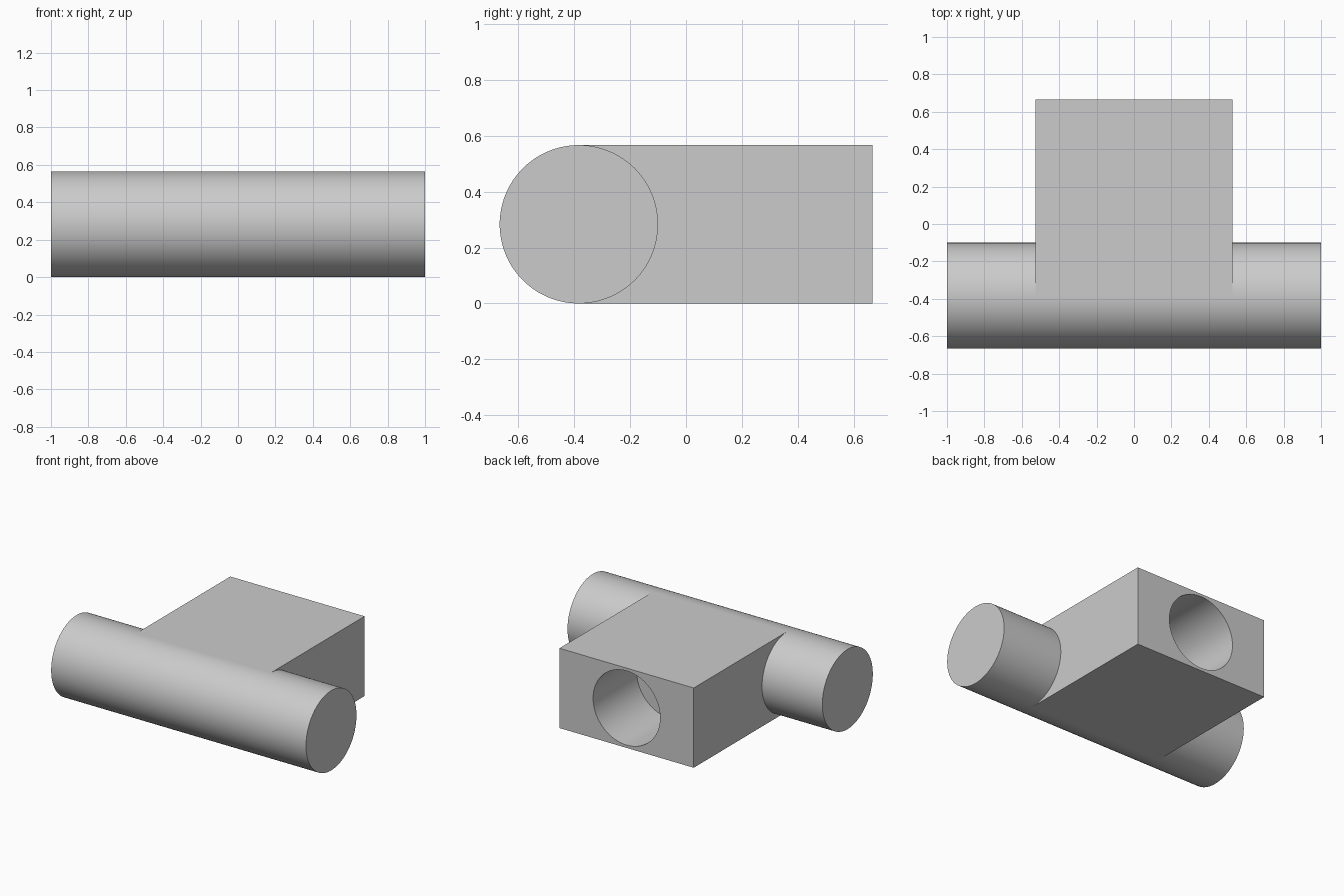
import bpy
from math import pi, radians

if "Cube" in bpy.data.objects:
    bpy.data.objects.remove(bpy.data.objects["Cube"], do_unlink=True)

RADIUS = 0.283        # bar radius, also half the block height
AXIS_Y = -0.383       # bar axis position
BACK_Y = 0.666        # rear face of the block
HALF_WIDTH = 0.527    # half the block width
BORE_RADIUS = 0.263
BORE_DEPTH = 0.49

grey = bpy.data.materials.new("plain grey")
grey.use_nodes = True
colour = (0.6, 0.6, 0.6, 1)
grey.diffuse_color = colour
grey.node_tree.nodes["Principled BSDF"].inputs["Base Color"].default_value = colour


def cylinder(name, radius, length, location, rotation):
    bpy.ops.mesh.primitive_cylinder_add(vertices=128, radius=radius, depth=length,
                                        location=location, rotation=rotation)
    obj = bpy.context.object
    obj.name = name
    obj.data.materials.append(grey)
    bpy.ops.object.shade_smooth_by_angle(angle=radians(30))
    return obj


# Round cross bar
cylinder("cross_bar", RADIUS, 2, (0, AXIS_Y, RADIUS), (0, pi / 2, 0))

# Block running back from the bar axis, tangent to the bar above and below
bpy.ops.mesh.primitive_cube_add(size=1, location=(0, (AXIS_Y + BACK_Y) / 2, RADIUS))
block = bpy.context.object
block.name = "socket_block"
block.scale = (2 * HALF_WIDTH, BACK_Y - AXIS_Y, 2 * RADIUS)
bpy.ops.object.transform_apply(location=False, rotation=False, scale=True)
block.data.materials.append(grey)

# Blind round bore in the rear face
margin = 0.1
cutter = cylinder("bore_cutter", BORE_RADIUS, BORE_DEPTH + margin,
                  (0, BACK_Y + (margin - BORE_DEPTH) / 2, RADIUS), (pi / 2, 0, 0))
cutter.hide_render = True
cutter.hide_viewport = True
bore = block.modifiers.new("bore", "BOOLEAN")
bore.operation = "DIFFERENCE"
bore.solver = "EXACT"
bore.object = cutter

# Apply the cut, then smooth the bore wall while keeping edges sharp
bpy.ops.object.select_all(action="DESELECT")
block.select_set(True)
bpy.context.view_layer.objects.active = block
bpy.ops.object.modifier_apply(modifier="bore")
bpy.data.objects.remove(cutter, do_unlink=True)
bpy.ops.object.shade_smooth_by_angle(angle=radians(30))
